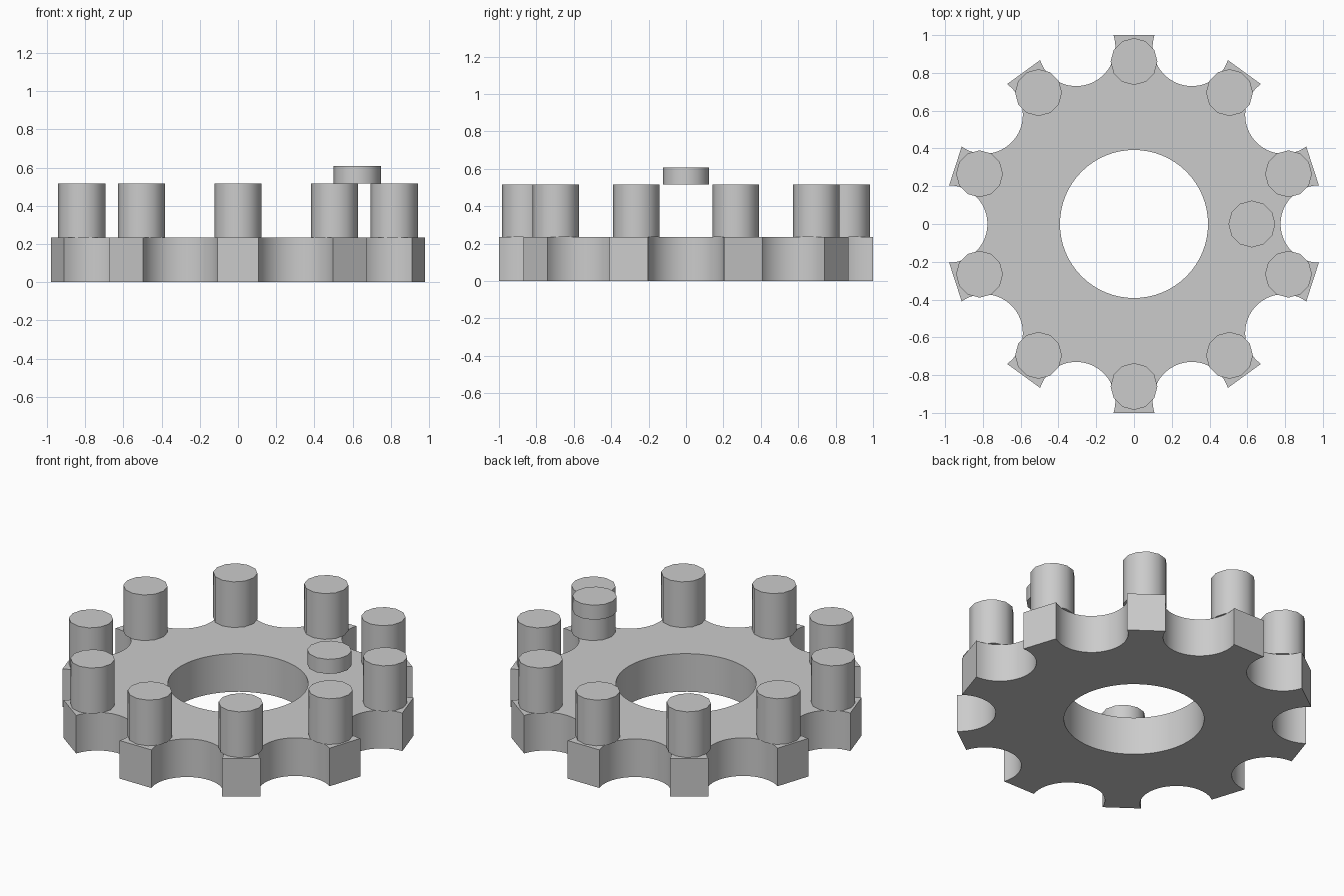
import bpy, bmesh
from math import radians, sin, cos, pi
from mathutils import Vector

TEETH = 10
BASE_TOP, PIN_TOP, CAP_TOP = 0.235, 0.517, 0.607
PIN_R, PIN_RING = 0.124, 0.86
HOLE_R = 0.392
SCALLOP_STEPS = 24

cube = bpy.data.objects.get("Cube")
if cube:
    bpy.data.objects.remove(cube, do_unlink=True)

# Single plain material
grey = bpy.data.materials.new("light grey")
grey.use_nodes = True
colour = (0.6, 0.6, 0.6, 1)
grey.diffuse_color = colour
grey.node_tree.nodes["Principled BSDF"].inputs["Base Color"].default_value = colour


def polar(r, a):
    return Vector((r * cos(a), r * sin(a), 0))


def finish(obj):
    obj.data.materials.append(grey)
    bpy.ops.object.select_all(action='DESELECT')
    obj.select_set(True)
    bpy.context.view_layer.objects.active = obj
    bpy.ops.object.shade_smooth_by_angle(angle=radians(35))


def cylinder(name, centre, z0, z1):
    bpy.ops.mesh.primitive_cylinder_add(
        vertices=12, radius=PIN_R, depth=z1 - z0,
        location=(centre.x, centre.y, (z0 + z1) / 2))
    obj = bpy.context.object
    obj.name = name
    finish(obj)


def tooth_corner(tooth, side):
    # The front and back teeth reach slightly further out
    a = 2 * pi * (tooth + 0.5) / TEETH
    r = 1.006 if abs(cos(a)) < 0.01 else 1.0
    return polar(r, a + side * radians(6.2))


# Scalloped rim: a round bite between each pair of flat-ended teeth
def rim_points():
    pts = []
    for k in range(TEETH):
        a = 2 * pi * k / TEETH
        start, end = tooth_corner(k - 1, 1), tooth_corner(k, -1)
        mid = (start + end) / 2
        half = (end - start) / 2
        inward = polar(-0.203, a)
        for i in range(SCALLOP_STEPS + 1):
            t = pi * i / SCALLOP_STEPS
            pts.append(mid - half * cos(t) + inward * sin(t))
    return pts


def add_loop(bm, pts):
    verts = [bm.verts.new(p) for p in pts]
    return [bm.edges.new((v, verts[i - 1])) for i, v in enumerate(verts)]


# Base plate with its central hole
bm = bmesh.new()
edges = add_loop(bm, rim_points())
edges += add_loop(bm, [polar(HOLE_R, 2 * pi * i / 64) for i in range(64)])
bmesh.ops.triangle_fill(bm, edges=edges, use_beauty=True, use_dissolve=False)
top = bmesh.ops.extrude_face_region(bm, geom=bm.faces[:], use_keep_orig=True)
bmesh.ops.translate(bm, vec=(0, 0, BASE_TOP),
                    verts=[g for g in top["geom"] if isinstance(g, bmesh.types.BMVert)])
bmesh.ops.recalc_face_normals(bm, faces=bm.faces[:])
mesh = bpy.data.meshes.new("base_plate")
bm.to_mesh(mesh)
bm.free()
plate = bpy.data.objects.new("base_plate", mesh)
bpy.context.collection.objects.link(plate)
finish(plate)

# One pin on every tooth
for k in range(TEETH):
    cylinder(f"pin_{k + 1}", polar(PIN_RING, 2 * pi * (k + 0.5) / TEETH), BASE_TOP, PIN_TOP)

# Short raised disc, floating above the plate on the left side
cylinder("raised_disc", Vector((0.624, 0, 0)), PIN_TOP, CAP_TOP)
